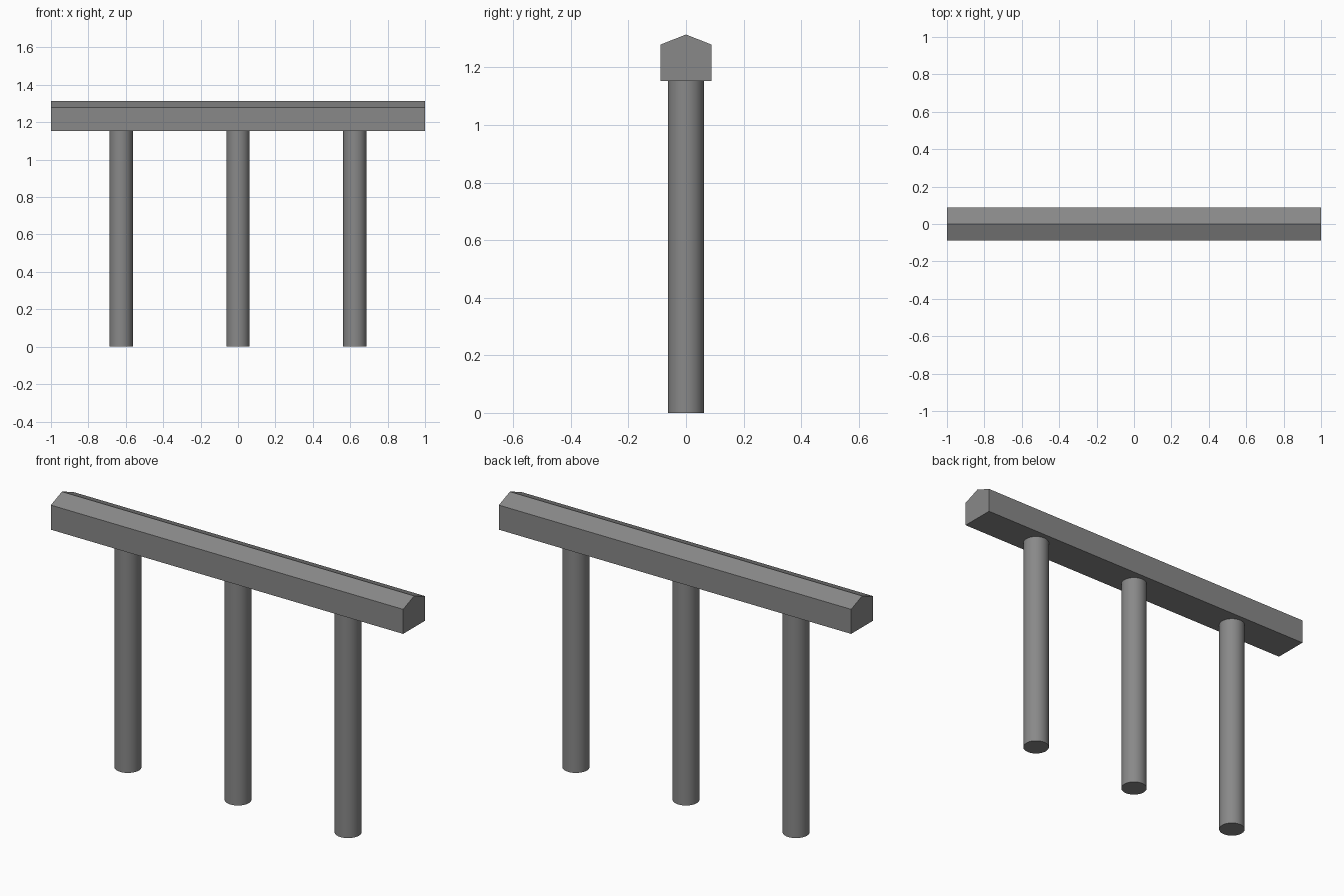
import bpy
import bmesh

if "Cube" in bpy.data.objects:
    bpy.data.objects.remove(bpy.data.objects["Cube"])

grey = bpy.data.materials.new("mid_grey")
grey.diffuse_color = (0.25, 0.25, 0.25, 1)
grey.use_nodes = True
grey.node_tree.nodes["Principled BSDF"].inputs["Base Color"].default_value = grey.diffuse_color

HALF_LENGTH = 1.0
BEAM_BOTTOM = 1.153

# Top beam: pentagonal profile with a shallow ridge, extruded along x
profile = [(-0.089, BEAM_BOTTOM), (0.089, BEAM_BOTTOM), (0.089, 1.279),
           (0.0, 1.314), (-0.089, 1.279)]
bm = bmesh.new()
end = bm.faces.new([bm.verts.new((-HALF_LENGTH, y, z)) for y, z in profile])
ext = bmesh.ops.extrude_face_region(bm, geom=[end], use_keep_orig=True)
moved = [v for v in ext["geom"] if isinstance(v, bmesh.types.BMVert)]
bmesh.ops.translate(bm, verts=moved, vec=(2 * HALF_LENGTH, 0, 0))
bmesh.ops.recalc_face_normals(bm, faces=bm.faces)
mesh = bpy.data.meshes.new("top_beam")
bm.to_mesh(mesh)
bm.free()
mesh.materials.append(grey)
bpy.context.collection.objects.link(bpy.data.objects.new("top_beam", mesh))

# Three round posts
for name, x in (("left_post", -0.625), ("middle_post", 0.0), ("right_post", 0.625)):
    bpy.ops.mesh.primitive_cylinder_add(vertices=32, radius=0.0625, depth=BEAM_BOTTOM,
                                        location=(x, 0, BEAM_BOTTOM / 2))
    post = bpy.context.object
    post.name = name
    post.data.materials.append(grey)
    bpy.ops.object.shade_smooth_by_angle()
